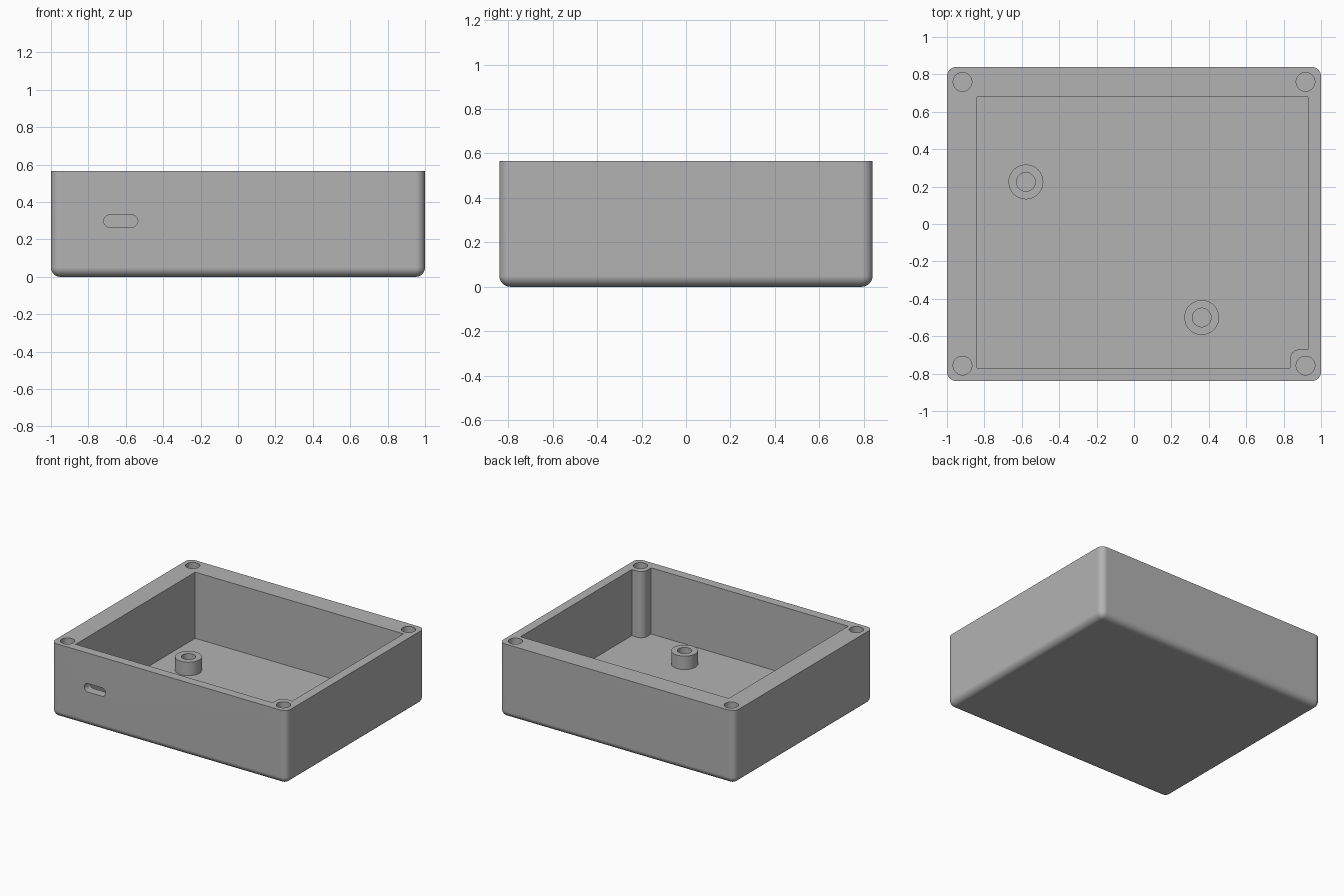
import bpy, bmesh, math
from mathutils import Matrix

cube = bpy.data.objects.get("Cube")
if cube:
    bpy.data.objects.remove(cube, do_unlink=True)

grey = bpy.data.materials.new("matte grey")
grey.use_nodes = True
grey.diffuse_color = (0.45, 0.45, 0.45, 1)
grey.node_tree.nodes["Principled BSDF"].inputs["Base Color"].default_value = (0.45, 0.45, 0.45, 1)

W, D, H = 1.0, 0.84, 0.565      # half width, half depth, height
FLOOR, R = 0.057, 0.05          # floor level, rounding radius


def make_object(name, bm):
    bmesh.ops.recalc_face_normals(bm, faces=bm.faces)
    mesh = bpy.data.meshes.new(name)
    bm.to_mesh(mesh)
    bm.free()
    mesh.materials.append(grey)
    obj = bpy.data.objects.new(name, mesh)
    bpy.context.collection.objects.link(obj)
    return obj


def arc(cx, cy, r, start, end, steps=12):
    angles = [math.radians(start + (end - start) * i / steps) for i in range(steps + 1)]
    return [(cx + r * math.cos(a), cy + r * math.sin(a)) for a in angles]


def circle(cx, cy, r):
    return arc(cx, cy, r, 0, 360, 48)[:-1]


def prism(name, outline, low, high, turn=Matrix()):
    """Extrude a 2D outline from low to high along z, then turn it."""
    bm = bmesh.new()
    face = bm.faces.new([bm.verts.new((x, y, low)) for x, y in outline])
    grown = bmesh.ops.extrude_face_region(bm, geom=[face])["geom"]
    verts = [v for v in grown if isinstance(v, bmesh.types.BMVert)]
    bmesh.ops.translate(bm, verts=verts, vec=(0, 0, high - low))
    bm.transform(turn)
    return make_object(name, bm)


def select_only(obj):
    bpy.ops.object.select_all(action='DESELECT')
    obj.select_set(True)
    bpy.context.view_layer.objects.active = obj


def cut(obj, cutter):
    cutter.hide_render = True
    mod = obj.modifiers.new("cut", 'BOOLEAN')
    mod.operation, mod.solver, mod.object = 'DIFFERENCE', 'EXACT', cutter
    select_only(obj)
    bpy.ops.object.modifier_apply(modifier=mod.name)
    bpy.data.objects.remove(cutter, do_unlink=True)


def finish(obj):
    select_only(obj)
    bpy.ops.object.shade_smooth_by_angle(angle=math.radians(30))
    mod = obj.modifiers.new("even shading", 'WEIGHTED_NORMAL')
    mod.keep_sharp = True


# Case body: block rounded on every edge except around the open rim
bm = bmesh.new()
bmesh.ops.create_cube(bm, size=1, matrix=Matrix.Translation((0, 0, H / 2)) @ Matrix.Diagonal((2 * W, 2 * D, H, 1)))
soft = [e for e in bm.edges if min(v.co.z for v in e.verts) < H / 2]
bmesh.ops.bevel(bm, geom=soft, offset=R, segments=8, profile=0.5, affect='EDGES')
case = make_object("case_body", bm)

# Cavity, leaving a rounded screw post in the front left corner
left, right, front, back = -0.84, 0.93, -0.77, 0.68
post_x, post_y = 0.835, -0.67
outline = [(left, front), (post_x, front)]
outline += arc(post_x + R, post_y - R, R, 180, 90)
outline += [(right, post_y), (right, back), (left, back)]
cut(case, prism("cavity_cutter", outline, FLOOR, H + 0.1))

# Screw holes in the rim corners
for x in (-0.917, 0.917):
    for y in (-0.757, 0.76):
        cut(case, prism("screw_cutter", circle(x, y, 0.05), 0.12, H + 0.1))

# Cable slot in the front wall
r, z = 0.0325, 0.298
slot = arc(-0.568, z, r, -90, 90) + arc(-0.686, z, r, 90, 270)
cut(case, prism("slot_cutter", slot, 0.72, 0.95, Matrix.Rotation(math.pi / 2, 4, 'X')))

# Round socket hole in the left wall
cut(case, prism("socket_cutter", circle(-0.335, 0, 0.07), 0.88, 1.1, Matrix.Rotation(math.pi / 2, 4, 'Y')))
finish(case)

# Hollow standoffs on the floor
for name, x, y in (("standoff_back", -0.578, 0.225), ("standoff_front", 0.362, -0.5)):
    standoff = prism(name, circle(x, y, 0.093), FLOOR - 0.01, 0.16)
    cut(standoff, prism("bore_cutter", circle(x, y, 0.05), 0, 0.3))
    finish(standoff)
